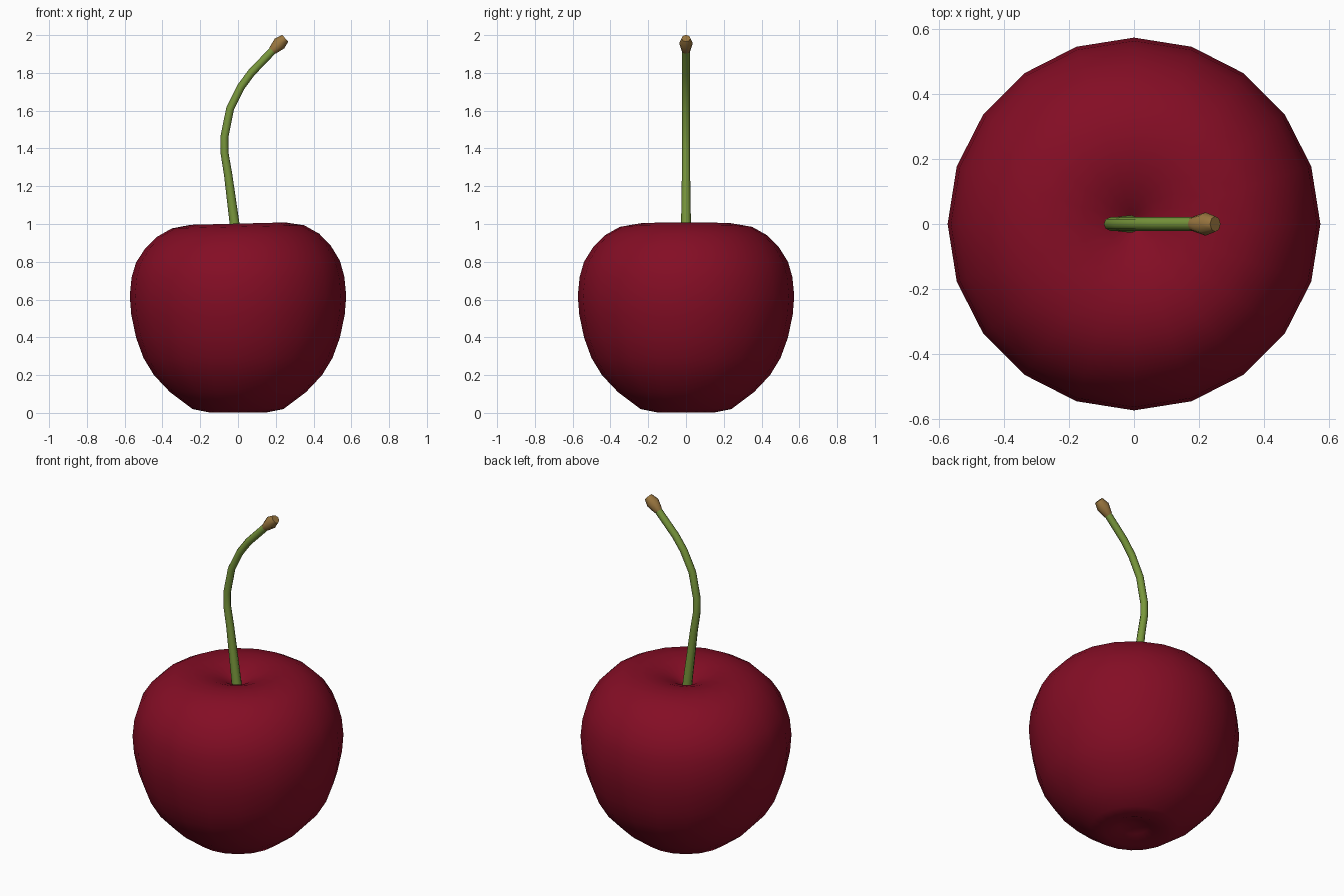
import bpy
import bmesh
from math import cos, sin, tau
from mathutils import Vector

if "Cube" in bpy.data.objects:
    bpy.data.objects.remove(bpy.data.objects["Cube"], do_unlink=True)


def material(name, rgb):
    mat = bpy.data.materials.new(name)
    mat.use_nodes = True
    mat.diffuse_color = (*rgb, 1)
    bsdf = mat.node_tree.nodes["Principled BSDF"]
    bsdf.inputs["Base Color"].default_value = (*rgb, 1)
    bsdf.inputs["Roughness"].default_value = 0.5
    return mat


def skin(name, rings, mat, angle):
    """Join rings of points into a closed skin; a ring of one point is a pole."""
    bm = bmesh.new()
    loops = [[bm.verts.new(p) for p in ring] for ring in rings]
    for low, high in zip(loops, loops[1:]):
        n = max(len(low), len(high))
        for i in range(n):
            j = (i + 1) % n
            corners = [low[i % len(low)], low[j % len(low)],
                       high[j % len(high)], high[i % len(high)]]
            bm.faces.new(list(dict.fromkeys(corners)))
    for end in (loops[0], loops[-1]):
        if len(end) > 1:
            bm.faces.new(end)
    bmesh.ops.recalc_face_normals(bm, faces=bm.faces)
    mesh = bpy.data.meshes.new(name)
    bm.to_mesh(mesh)
    bm.free()
    mesh.materials.append(mat)
    obj = bpy.data.objects.new(name, mesh)
    bpy.context.collection.objects.link(obj)
    bpy.ops.object.select_all(action="DESELECT")
    obj.select_set(True)
    bpy.context.view_layer.objects.active = obj
    bpy.ops.object.shade_smooth_by_angle(angle=angle)
    return obj


def tube_rings(path, sides):
    """Rings across a path of (x, z, radius) lying in the front plane."""
    points = [Vector((x, 0, z)) for x, z, _ in path]
    rings = []
    for i, p in enumerate(points):
        along = (points[min(i + 1, len(points) - 1)] - points[max(i - 1, 0)]).normalized()
        across = Vector((along.z, 0, -along.x))
        r = path[i][2]
        rings.append([p + across * r * cos(tau * k / sides)
                      + Vector((0, r * sin(tau * k / sides), 0)) for k in range(sides)])
    return rings


red = material("cherry red", (0.23, 0.004, 0.018))
green = material("stem green", (0.19, 0.31, 0.045))
brown = material("stem tip brown", (0.32, 0.18, 0.05))

# Fruit: lathed profile (radius, height) with dimples at both poles
profile = [(0, 0.05), (0.08, 0.03), (0.155, 0.003), (0.24, 0.02), (0.36, 0.11),
           (0.445, 0.2), (0.5, 0.29), (0.54, 0.4), (0.565, 0.52), (0.573, 0.62),
           (0.563, 0.72), (0.54, 0.8), (0.49, 0.88), (0.43, 0.94), (0.35, 0.985),
           (0.25, 1.002), (0.16, 0.99), (0.08, 0.96), (0.03, 0.93), (0, 0.91)]
sides = 20
fruit_rings = []
for r, z in profile:
    count = sides if r else 1
    tilt = 0.025 * max(0, z - 0.7) / 0.3
    fruit_rings.append([(r * cos(tau * k / sides), r * sin(tau * k / sides),
                         z + tilt * r * cos(tau * k / sides)) for k in range(count)])
skin("fruit", fruit_rings, red, 1.4)

# Stem: curved tapering tube
stem_path = [(-0.005, 0.9, 0.027), (-0.018, 1.0, 0.026), (-0.052, 1.26, 0.022),
             (-0.072, 1.38, 0.021), (-0.072, 1.46, 0.021), (-0.042, 1.61, 0.021),
             (0.015, 1.725, 0.021), (0.07, 1.8, 0.021), (0.19, 1.925, 0.021)]
skin("stem", tube_rings(stem_path, 8), green, 1.0)

# Stem tip: flared woody end
tip_path = [(0.182, 1.917, 0.023), (0.22, 1.956, 0.036), (0.25, 1.983, 0.024)]
skin("stem_tip", tube_rings(tip_path, 8), brown, 0.9)
